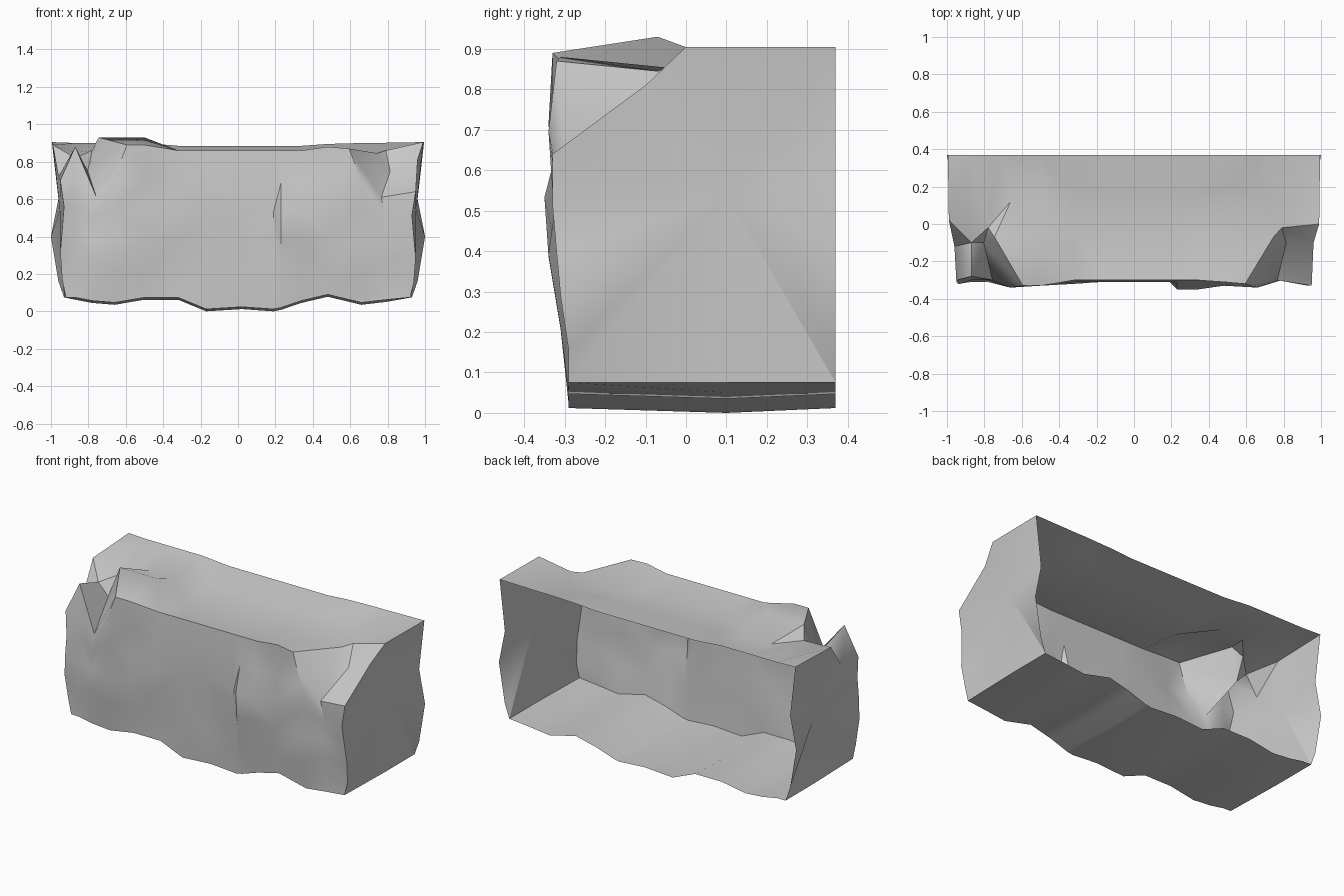
import bpy
import bmesh
import math

cube = bpy.data.objects.get("Cube")
if cube:
    bpy.data.objects.remove(cube, do_unlink=True)

BACK = 0.37

# Roof profiles from the front lip to the open back, as (y, z) pairs
RIGHT_POST = [(-0.30, 0.70), (-0.12, 0.72), (0.02, 0.89), (BACK, 0.905)]
LEFT_POST = [(-0.33, 0.64), (-0.10, 0.81), (0.00, 0.905), (BACK, 0.905)]
SPIKE = [(-0.28, 0.88), (-0.10, 0.82), (0.00, 0.85), (BACK, 0.90)]
CUT = [(-0.30, 0.61), (-0.10, 0.75), (-0.02, 0.86), (BACK, 0.90)]
SLAB = [(-0.32, 0.87), (-0.07, 0.845), (0.16, 0.86), (BACK, 0.90)]
CREST = [(-0.33, 0.89), (-0.07, 0.93), (0.12, 0.86), (BACK, 0.90)]
MIDDLE = [(-0.30, 0.86), (-0.04, 0.835), (0.16, 0.86), (BACK, 0.885)]
RISE = [(-0.31, 0.88), (0.04, 0.845), (0.18, 0.87), (BACK, 0.895)]

# Heights of the front wall rows, as a share of the lip height
SHARES = (0.24, 0.45, 0.62, 0.80)

# Stations: x, floor height, front wall depths going up (hundredths), roof
STATIONS = [
    (-1.00, 0.075, (29, 31, 32, 32), RIGHT_POST),
    (-0.87, 0.062, (29, 31, 30, 30), SPIKE),
    (-0.78, 0.045, (30, 31, 30, 30), CUT),
    (-0.66, 0.035, (31, 34, 32, 34), CREST),
    (-0.50, 0.062, (30, 33, 31, 33), CREST),
    (-0.32, 0.062, (29, 31, 32, 31), MIDDLE),
    (-0.17, 0.000, (30, 30, 31, 31), MIDDLE),
    (0.02, 0.012, (30, 30, 31, 31), MIDDLE),
    (0.19, 0.000, (30, 31, 31, 31), MIDDLE),
    (0.23, 0.008, (31, 34, 35, 31), MIDDLE),
    (0.34, 0.045, (31, 33, 35, 31), MIDDLE),
    (0.48, 0.078, (30, 32, 33, 31), RISE),
    (0.66, 0.035, (31, 34, 32, 34), SLAB),
    (0.79, 0.050, (29, 30, 30, 30), CUT),
    (1.00, 0.075, (29, 31, 32, 33), LEFT_POST),
]

# Outline of an end wall: how far out each row of the ring reaches
END_REACH = (0.93, 0.93, 0.92, 0.94, 0.95, 0.94, 0.93, 0.95, 0.96, 0.99, 0.995)

# Sideways slant of the slab ends and of the cuts beside them, by row
SLAB_SLANT = {7: 0.9, 8: 1.13}
CUT_SLANT = {7: 0.97, 8: 1.03, 10: 0.9}


def section(station):
    """Points of one cross-section, from the back of the floor to the back of the roof."""
    x, floor, depths, roof = station
    lift = 0.0 if abs(x) == 1 else 0.012
    lip = roof[0][1]
    points = [(BACK, floor + lift), (0.1, floor), (-0.29, floor + lift)]
    points += [(-depth / 100, share * lip) for depth, share in zip(depths, SHARES)]
    points += roof
    return [(x * spread(row, x, roof), y, z) for row, (y, z) in enumerate(points)]


def spread(row, x, roof):
    """Slant the slab ends so they narrow toward the lip and widen behind it."""
    if abs(x) == 1:
        return END_REACH[row]
    if abs(x) == 0.66:
        return SLAB_SLANT.get(row, 1.0)
    if roof is CUT:
        return CUT_SLANT.get(row, 1.0)
    return 1.0


def end_wall(bm, ring, side):
    """Close an end with facets that meet at a pinched point."""
    pinch = bm.verts.new((side * 0.953, 0.1, 0.54))
    edge = [(0.96, 0.60), (1.0, 0.40), (0.96, 0.16)]
    rim = [bm.verts.new((side * x, BACK, z)) for x, z in edge]
    loop = list(ring) + rim
    for first, second in zip(loop, loop[1:] + loop[:1]):
        corners = (first, second, pinch) if side > 0 else (second, first, pinch)
        bm.faces.new(corners)


# Rock material
stone = bpy.data.materials.new("stone_grey")
stone.use_nodes = True
grey = (0.6, 0.6, 0.6, 1.0)
stone.diffuse_color = grey
stone.node_tree.nodes["Principled BSDF"].inputs["Base Color"].default_value = grey

# Rock shell: floor, front wall and roof are lofted, the back stays open
bm = bmesh.new()
rings = [[bm.verts.new(p) for p in section(s)] for s in STATIONS]
for left, right in zip(rings, rings[1:]):
    for row in range(len(left) - 1):
        bm.faces.new((left[row], left[row + 1], right[row + 1], right[row]))
end_wall(bm, rings[0], -1)
end_wall(bm, rings[-1], 1)

bmesh.ops.triangulate(bm, faces=bm.faces[:], quad_method='SHORT_EDGE')
bmesh.ops.recalc_face_normals(bm, faces=bm.faces[:])

# Make the front wall point forward
front = min(bm.faces, key=lambda f: f.calc_center_median().y)
if front.normal.y > 0:
    bmesh.ops.reverse_faces(bm, faces=bm.faces[:])

mesh = bpy.data.meshes.new("rock_shell")
bm.to_mesh(mesh)
bm.free()
mesh.materials.append(stone)
shell = bpy.data.objects.new("rock_shell", mesh)
bpy.context.collection.objects.link(shell)

# Soft facets with sharp creases
bpy.ops.object.select_all(action='DESELECT')
shell.select_set(True)
bpy.context.view_layer.objects.active = shell
bpy.ops.object.shade_smooth_by_angle(angle=math.radians(30))
